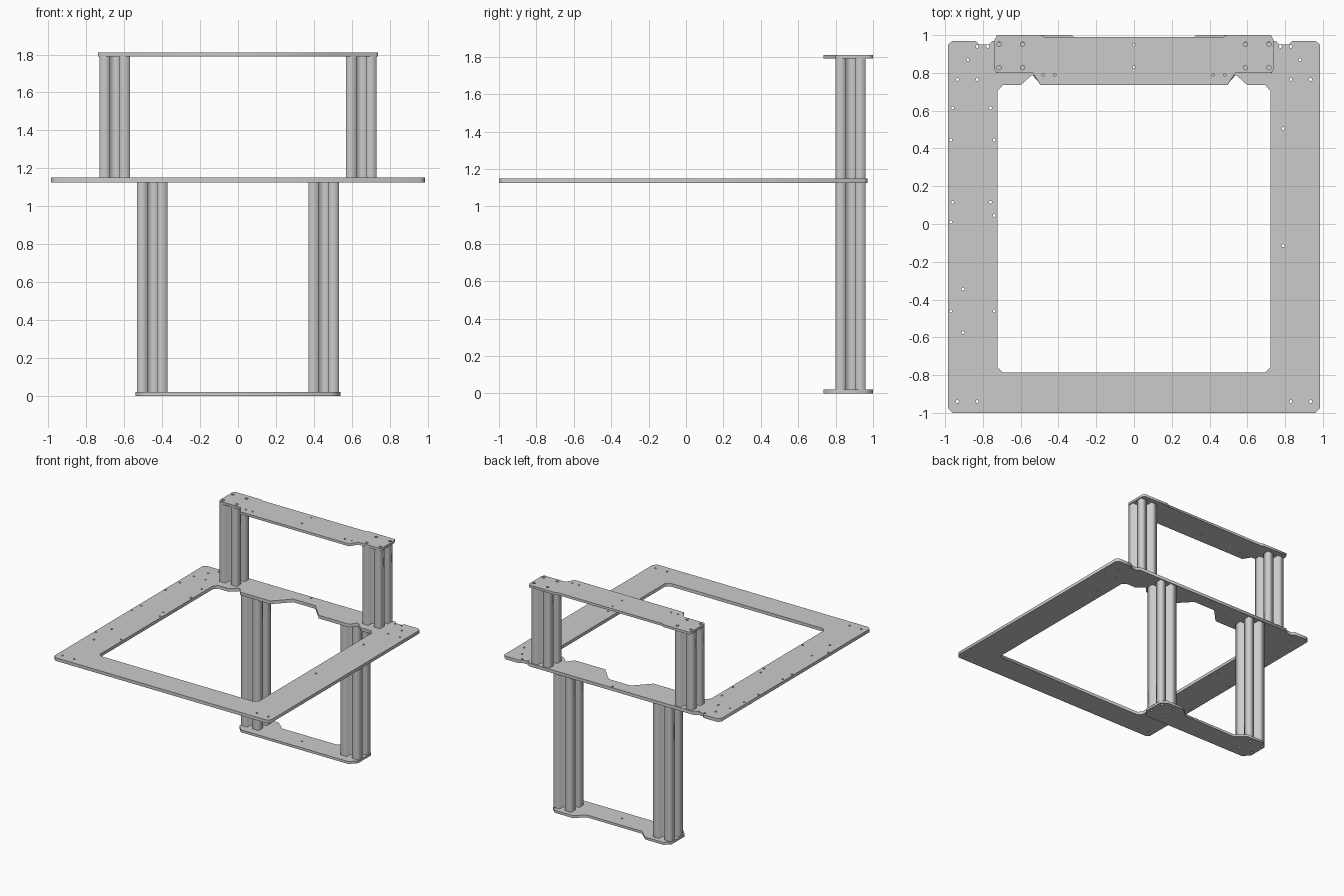
import bpy
from math import cos, sin, tau

default = bpy.data.objects.get("Cube")
if default:
    bpy.data.objects.remove(default)


def mirrored(half):
    """Close a right-hand half outline with its reflection in x."""
    return half + [(-x, y) for x, y in reversed(half)]


def circle(x, y, r, sides=12):
    return [(x + r * cos(tau * i / sides), y + r * sin(tau * i / sides)) for i in range(sides)]


def both_sides(points):
    return [(s * x, y) for x, y in points for s in (1, -1)]


def extrude(name, loops, bottom, top):
    """Solid from an outer loop and hole loops, flat on top and bottom."""
    curve = bpy.data.curves.new(name, 'CURVE')
    curve.dimensions = '2D'
    curve.fill_mode = 'BOTH'
    curve.extrude = (top - bottom) / 2
    for loop in loops:
        spline = curve.splines.new('POLY')
        spline.points.add(len(loop) - 1)
        for point, (x, y) in zip(spline.points, loop):
            point.co = (x, y, 0, 1)
        spline.use_cyclic_u = True
    obj = bpy.data.objects.new(name, curve)
    obj.location.z = (bottom + top) / 2
    bpy.context.collection.objects.link(obj)
    bpy.ops.object.select_all(action='DESELECT')
    obj.select_set(True)
    bpy.context.view_layer.objects.active = obj
    bpy.ops.object.convert(target='MESH')
    return bpy.context.object


POST_Y = 0.88
FRAME_Z = (1.124, 1.15)
PLATE = 0.02
HEIGHT = 1.81

# Large open frame with chamfered corners and a notched rear bar
frame_outer = mirrored([
    (0.96, -1), (0.985, -0.975), (0.985, 0.95), (0.96, 0.97), (0.84, 0.97),
    (0.82, 0.95), (0.77, 0.95), (0.75, 0.97)])
frame_inner = mirrored([
    (0.695, -0.785), (0.722, -0.76), (0.722, 0.705), (0.695, 0.735), (0.6, 0.735),
    (0.545, 0.785), (0.53, 0.785), (0.495, 0.735), (0.22, 0.735), (0.1, 0.86)])
frame_holes = both_sides([(0.83, 0.94), (0.775, 0.94), (0.88, 0.87), (0.935, 0.765),
                          (0.83, 0.765), (0.935, -0.94), (0.83, -0.94)])
frame_holes += both_sides([(0.0, 0.95)])[:1] + [(0.79, 0.505), (0.79, -0.115)]
frame_holes += [(-0.96, 0.615), (-0.76, 0.615), (-0.97, 0.445), (-0.74, 0.445),
                (-0.96, 0.115), (-0.76, 0.115), (-0.74, 0.045), (-0.97, 0.01),
                (-0.905, -0.345), (-0.97, -0.46), (-0.74, -0.46), (-0.905, -0.575)]
extrude("frame", [frame_outer, frame_inner] + [circle(x, y, 0.008) for x, y in frame_holes],
        *FRAME_Z)


def bolt_holes(post_x):
    return [circle(s * post_x + dx, POST_Y + 0.01 + dy, 0.012)
            for s in (-1, 1) for dx in (-0.062, 0.062) for dy in (-0.062, 0.062)]


# Top plate with a forward centre tab
small_holes = [circle(x, y, 0.007)
               for x, y in both_sides([(0.42, 0.79), (0.48, 0.79)]) + [(0, 0.83), (0, 0.95)]]
top_outline = mirrored([(0.495, 0.735), (0.535, 0.8), (0.725, 0.8), (0.738, 0.815),
                        (0.738, 0.975), (0.725, 1), (0.49, 1), (0.475, 0.99)])
extrude("top_plate", [top_outline] + bolt_holes(0.652) + small_holes, HEIGHT - PLATE, HEIGHT)

# Bottom plate, wide at the posts and narrow between them
base_outline = mirrored([(0.49, 0.735), (0.54, 0.79), (0.54, 0.955), (0.495, 1),
                         (0.33, 1), (0.25, 0.93)])
extrude("bottom_plate", [base_outline] + bolt_holes(0.452) + small_holes[4:5], 0, PLATE)


# Slotted square posts
def post_section(cx, half=0.08, slot=0.024, floor=0.032):
    quarter = [(half, -slot), (floor, -slot), (floor, slot), (half, slot), (half, half)]
    loop = []
    for _ in range(4):
        loop += [(cx + x, POST_Y + y) for x, y in quarter]
        quarter = [(-y, x) for x, y in quarter]
    return loop


for side, sign in (("left", 1), ("right", -1)):
    extrude(f"lower_post_{side}", [post_section(sign * 0.452)], PLATE, FRAME_Z[0])
    extrude(f"upper_post_{side}", [post_section(sign * 0.65)], FRAME_Z[1], HEIGHT - PLATE)
